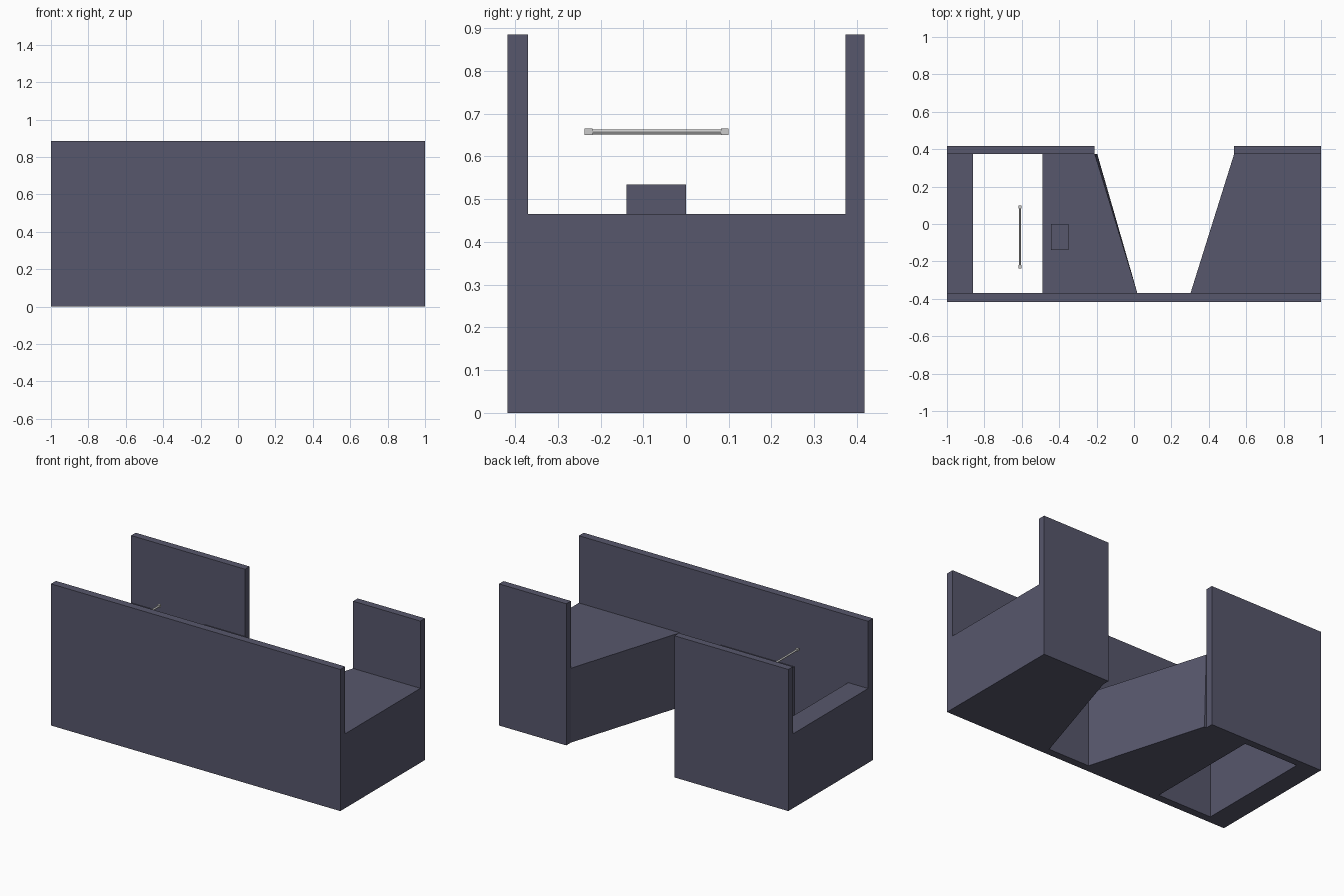
import bpy, bmesh, math

if "Cube" in bpy.data.objects:
    bpy.data.objects.remove(bpy.data.objects["Cube"])


def material(name, col):
    m = bpy.data.materials.new(name)
    m.diffuse_color = (*col, 1)
    m.use_nodes = True
    m.node_tree.nodes["Principled BSDF"].inputs["Base Color"].default_value = m.diffuse_color
    return m


STONE = material("slate_blue_grey", (0.095, 0.095, 0.15))
METAL = material("light_grey", (0.6, 0.6, 0.6))


def prism(name, bottom, z0, z1, mat, top=None):
    """Solid between a bottom outline and a matching top outline."""
    bm = bmesh.new()
    lo = [bm.verts.new((x, y, z0)) for x, y in bottom]
    hi = [bm.verts.new((x, y, z1)) for x, y in (top or bottom)]
    n = len(lo)
    bm.faces.new(lo[::-1])
    bm.faces.new(hi)
    for i in range(n):
        j = (i + 1) % n
        bm.faces.new((lo[i], lo[j], hi[j], hi[i]))
    bmesh.ops.recalc_face_normals(bm, faces=bm.faces)
    me = bpy.data.meshes.new(name)
    bm.to_mesh(me)
    bm.free()
    ob = bpy.data.objects.new(name, me)
    bpy.context.collection.objects.link(ob)
    me.materials.append(mat)
    return ob


def rect(x0, x1, y0, y1):
    return [(x0, y0), (x1, y0), (x1, y1), (x0, y1)]


YF, YB, FLOOR, TOP = -0.37, 0.373, 0.465, 0.885

# Parapet walls
prism("front_wall", rect(-1, 1, -0.418, YF), 0, TOP, STONE)
prism("back_wall_left", rect(-1, -0.212, YB, 0.418), 0, TOP, STONE)
prism("back_wall_right", rect(0.535, 1, YB, 0.418), 0, TOP, STONE)

# Floor blocks, leaving a rectangular shaft and a tapered gap
prism("floor_left", rect(-1, -0.862, YF, YB), 0, FLOOR, STONE)
prism("floor_middle", [(-0.49, YF), (0.018, YF), (-0.196, YB), (-0.49, YB)], 0, FLOOR, STONE,
      top=[(-0.49, YF), (0.018, YF), (-0.209, YB), (-0.49, YB)])
prism("floor_right", [(0.302, YF), (1, YF), (1, YB), (0.535, YB)], 0, FLOOR, STONE)

# Small block on the floor
prism("floor_box", rect(-0.443, -0.35, -0.139, 0), FLOOR, 0.535, STONE)

# Rod hanging over the shaft, with square end caps
bpy.ops.mesh.primitive_cylinder_add(vertices=12, radius=0.006, depth=0.31,
                                    location=(-0.609, -0.068, 0.657),
                                    rotation=(math.pi / 2, 0, 0))
rod = bpy.context.object
rod.name = "rod"
rod.data.materials.append(METAL)
bpy.ops.object.shade_smooth_by_angle()
for side, y in (("front", -0.237), ("back", 0.082)):
    prism("rod_cap_" + side, rect(-0.617, -0.601, y, y + 0.018), 0.65, 0.665, METAL)
